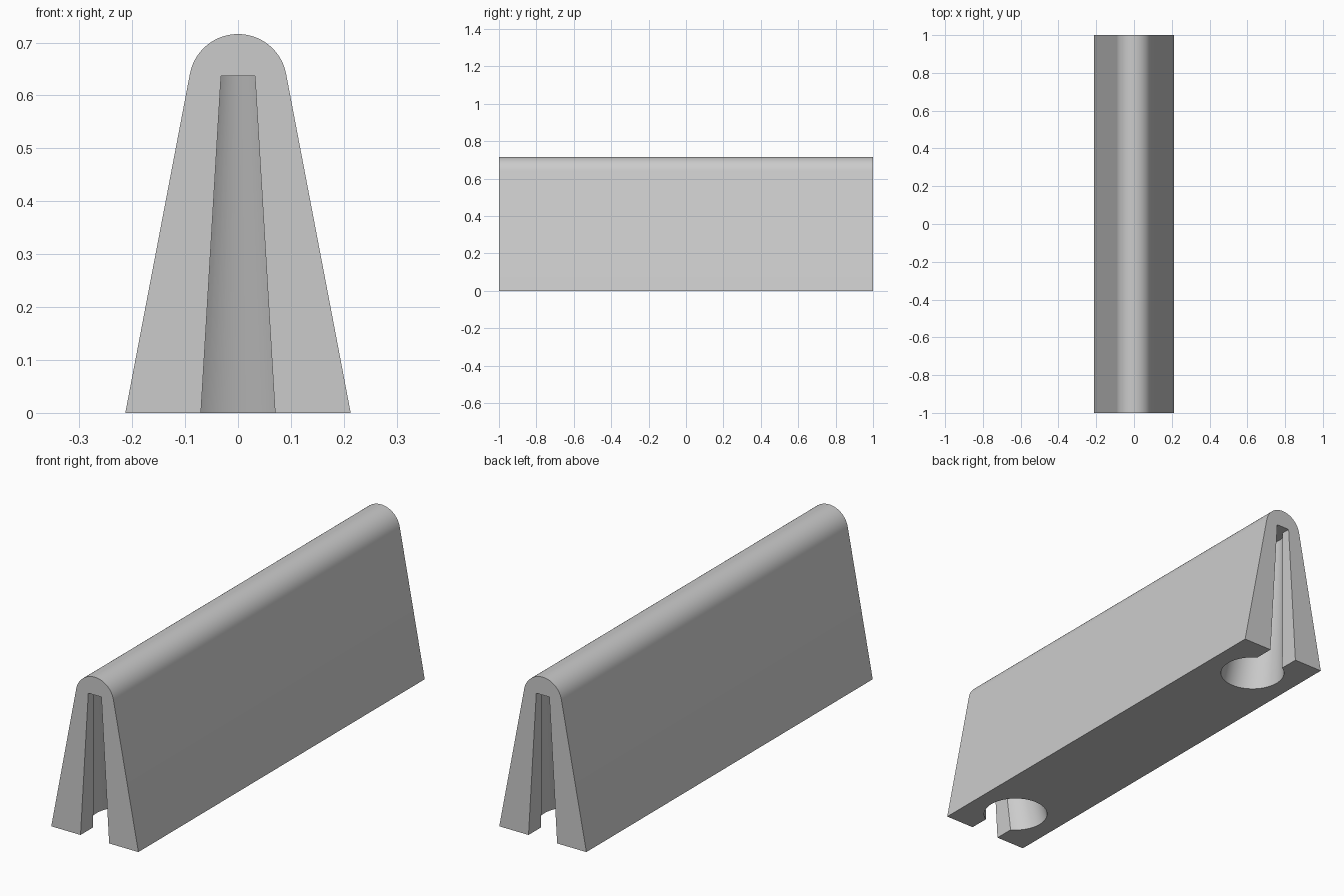
import bpy, bmesh, math

cube = bpy.data.objects.get("Cube")
if cube:
    bpy.data.objects.remove(cube, do_unlink=True)

HALF_LENGTH = 1.0
HALF_BASE = 0.213
HEIGHT = 0.716
RIDGE_R = 0.0925
LEAN = math.radians(10.8)
SLOT_TOP = 0.637
SLOT_HALF = 0.07
HOLE_R = 0.136
HOLE_INSET = 0.205
TOP_SCALE = 0.457


def loft(name, rings):
    """Closed solid between two matching rings of points."""
    bm = bmesh.new()
    a, b = [[bm.verts.new(p) for p in ring] for ring in rings]
    n = len(a)
    for i in range(n):
        j = (i + 1) % n
        bm.faces.new((a[i], a[j], b[j], b[i]))
    bm.faces.new(a)
    bm.faces.new(b)
    bmesh.ops.recalc_face_normals(bm, faces=bm.faces)
    mesh = bpy.data.meshes.new(name)
    bm.to_mesh(mesh)
    bm.free()
    obj = bpy.data.objects.new(name, mesh)
    bpy.context.collection.objects.link(obj)
    return obj


# Body: leaning sides that run tangent into a rounded ridge
STEPS = 48
profile = [(-HALF_BASE, 0), (HALF_BASE, 0)]
for i in range(STEPS + 1):
    t = LEAN + (math.pi - 2 * LEAN) * i / STEPS
    profile.append((RIDGE_R * math.cos(t),
                    HEIGHT - RIDGE_R + RIDGE_R * math.sin(t)))
body = loft("barrier_body",
            [[(x, y, z) for x, z in profile] for y in (-HALF_LENGTH, HALF_LENGTH)])

# Keyhole outline: a slot opening at the end into a round socket
keyhole = [(-SLOT_HALF, -0.1), (SLOT_HALF, -0.1)]
gap = math.asin(SLOT_HALF / HOLE_R)
for i in range(STEPS + 1):
    t = gap + (2 * math.pi - 2 * gap) * i / STEPS
    keyhole.append((HOLE_R * math.sin(t), HOLE_INSET - HOLE_R * math.cos(t)))


def keyhole_ring(z, end):
    s = 1 - (1 - TOP_SCALE) * z / SLOT_TOP
    return [(x * s, end * (HALF_LENGTH - d * s), z) for x, d in keyhole]


# Cut a tapering keyhole socket into each end
bpy.context.view_layer.objects.active = body
body.select_set(True)
for end in (-1, 1):
    cutter = loft("socket_cutter", [keyhole_ring(z, end) for z in (-0.05, SLOT_TOP)])
    cutter.hide_render = True
    mod = body.modifiers.new("socket", 'BOOLEAN')
    mod.operation = 'DIFFERENCE'
    mod.solver = 'EXACT'
    mod.object = cutter
    bpy.ops.object.modifier_apply(modifier=mod.name)
    bpy.data.objects.remove(cutter, do_unlink=True)

# Single plain grey finish
grey = bpy.data.materials.new("plain_grey")
grey.use_nodes = True
colour = (0.6, 0.6, 0.6, 1)
grey.diffuse_color = colour
grey.node_tree.nodes["Principled BSDF"].inputs["Base Color"].default_value = colour
body.data.materials.clear()
body.data.materials.append(grey)

bpy.ops.object.shade_smooth_by_angle(angle=math.radians(25))
